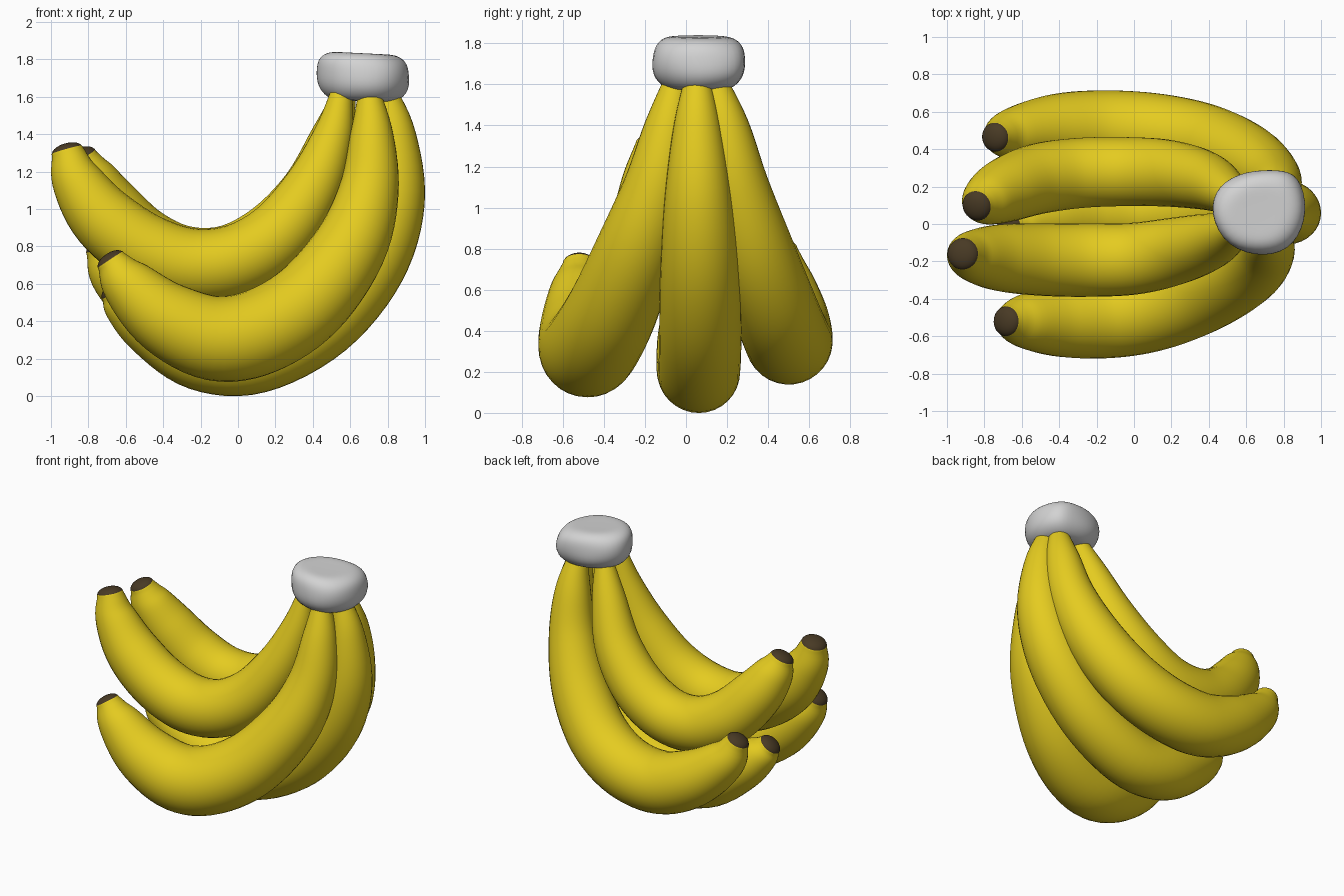
import bpy, bmesh, math
from mathutils import Vector

if "Cube" in bpy.data.objects:
    bpy.data.objects.remove(bpy.data.objects["Cube"])


def material(name, rgb):
    m = bpy.data.materials.new(name)
    m.diffuse_color = (*rgb, 1)
    m.use_nodes = True
    m.node_tree.nodes["Principled BSDF"].inputs["Base Color"].default_value = m.diffuse_color
    return m


yellow = material("banana yellow", (0.78, 0.60, 0.014))
brown = material("tip brown", (0.065, 0.042, 0.018))
grey = material("stem grey", (0.65, 0.65, 0.65))


def finish(bm, name, mats):
    bmesh.ops.recalc_face_normals(bm, faces=bm.faces)
    for f in bm.faces:
        f.smooth = True
    me = bpy.data.meshes.new(name)
    bm.to_mesh(me)
    bm.free()
    for m in mats:
        me.materials.append(m)
    ob = bpy.data.objects.new(name, me)
    bpy.context.collection.objects.link(ob)
    return ob


def spline(pts, steps):
    """Catmull-Rom curve through 4D points (x, y, z, radius)."""
    p = [Vector(q) for q in pts]
    p = [2 * p[0] - p[1]] + p + [2 * p[-1] - p[-2]]
    out = []
    for i in range(1, len(p) - 2):
        a, b, c, d = p[i - 1:i + 3]
        for s in range(steps):
            t = s / steps
            out.append(0.5 * (2 * b + (c - a) * t + (2 * a - 5 * b + 4 * c - d) * t * t
                              + (3 * b - a - 3 * c + d) * t ** 3))
    return out + [p[-2]]


def loft(bm, rings):
    """Skin a list of point rings, closing both ends."""
    vr = [[bm.verts.new(co) for co in r] for r in rings]
    n = len(vr[0])
    bands = []
    for a, b in zip(vr, vr[1:]):
        bands.append([bm.faces.new((a[k], a[(k + 1) % n], b[(k + 1) % n], b[k])) for k in range(n)])
    bm.faces.new(vr[0])
    bands.append([bm.faces.new(vr[-1])])
    return bands


def banana(name, path, sides=32):
    curve = spline(path, 6)
    centres = [c.xyz for c in curve]
    radii = [c[3] for c in curve]
    # domed blossom end
    end, r = centres[-1].copy(), radii[-1]
    axis = (centres[-1] - centres[-3]).normalized()
    for a in (15, 30, 45, 60, 75, 86):
        a = math.radians(a)
        centres.append(end + axis * 0.047 * math.sin(a))
        radii.append(r * math.cos(a) ** 0.9)
    rings = []
    side = Vector((0, 1, 0))
    for i, c in enumerate(centres):
        t = (centres[min(i + 1, len(centres) - 1)] - centres[max(i - 1, 0)]).normalized()
        side = (side - t * side.dot(t)).normalized()
        up = t.cross(side)
        rings.append([c + radii[i] * (math.cos(w) * side + math.sin(w) * up)
                      for w in (2 * math.pi * k / sides for k in range(sides))])
    bm = bmesh.new()
    bands = loft(bm, rings)
    # brown cap on the blossom end
    for band in bands[-6:]:
        for f in band:
            f.material_index = 1
    finish(bm, name, [yellow, brown])


banana("banana_front_lower", [
    (0.70, -0.04, 1.66, .05), (0.715, -0.085, 1.4, .115), (0.70, -0.145, 1.1, .16),
    (0.60, -0.24, 0.8, .197), (0.38, -0.355, 0.51, .22), (0.12, -0.445, 0.345, .23),
    (-0.13, -0.49, 0.31, .227), (-0.39, -0.515, 0.42, .197), (-0.59, -0.52, 0.6, .143),
    (-0.677, -0.52, 0.72, .082)])
banana("banana_back_lower", [
    (0.76, 0.13, 1.66, .05), (0.77, 0.19, 1.4, .115), (0.735, 0.25, 1.1, .155),
    (0.61, 0.34, 0.78, .19), (0.40, 0.43, 0.52, .205), (0.14, 0.485, 0.38, .21),
    (-0.15, 0.505, 0.355, .21), (-0.42, 0.505, 0.46, .19), (-0.65, 0.48, 0.64, .14),
    (-0.737, 0.465, 0.79, .08)])
banana("banana_middle_lower", [
    (0.78, 0.055, 1.66, .055), (0.835, 0.055, 1.4, .115), (0.835, 0.06, 1.05, .165),
    (0.71, 0.068, 0.71, .193), (0.45, 0.07, 0.40, .2), (0.1, 0.065, 0.215, .2),
    (-0.2, 0.055, 0.23, .2), (-0.45, 0.03, 0.37, .17), (-0.6, 0.005, 0.49, .125),
    (-0.66, -0.01, 0.56, .08)])
banana("banana_front_upper", [
    (0.56, -0.02, 1.66, .05), (0.51, -0.05, 1.4, .105), (0.40, -0.095, 1.12, .152),
    (0.22, -0.145, 0.87, .18), (0.0, -0.185, 0.73, .192), (-0.25, -0.192, 0.7, .197),
    (-0.5, -0.19, 0.785, .193), (-0.72, -0.18, 0.95, .178), (-0.86, -0.17, 1.15, .137),
    (-0.912, -0.16, 1.305, .087)])
banana("banana_back_upper", [
    (0.585, 0.11, 1.66, .05), (0.505, 0.165, 1.4, .11), (0.385, 0.23, 1.1, .155),
    (0.19, 0.27, 0.865, .178), (-0.05, 0.28, 0.73, .185), (-0.3, 0.272, 0.725, .188),
    (-0.52, 0.24, 0.83, .188), (-0.69, 0.18, 1.01, .172), (-0.79, 0.128, 1.17, .135),
    (-0.837, 0.1, 1.28, .083)])

# lumpy stem holding the bunch together
outline = [(.41, .06), (.46, .20), (.60, .275), (.77, .28), (.87, .25), (.925, .07),
           (.85, -.11), (.70, -.17), (.50, -.12)]
mid = Vector((0.665, 0.055))
rings = []
for z, s in ((1.575, .55), (1.585, .8), (1.645, 1.05), (1.73, 1.07), (1.80, .99), (1.835, .74), (1.832, .4)):
    ring = []
    for k, p in enumerate(outline):
        d = (Vector(p) - mid) * s * (1 + 0.035 * math.sin(2.4 * k + 25 * z))
        ring.append((mid.x + d.x, mid.y + d.y, z - 0.05 * d.x))
    rings.append(ring)
bm = bmesh.new()
loft(bm, rings)
stem = finish(bm, "bunch_stem", [grey])
sub = stem.modifiers.new("smooth", 'SUBSURF')
sub.levels = sub.render_levels = 2
